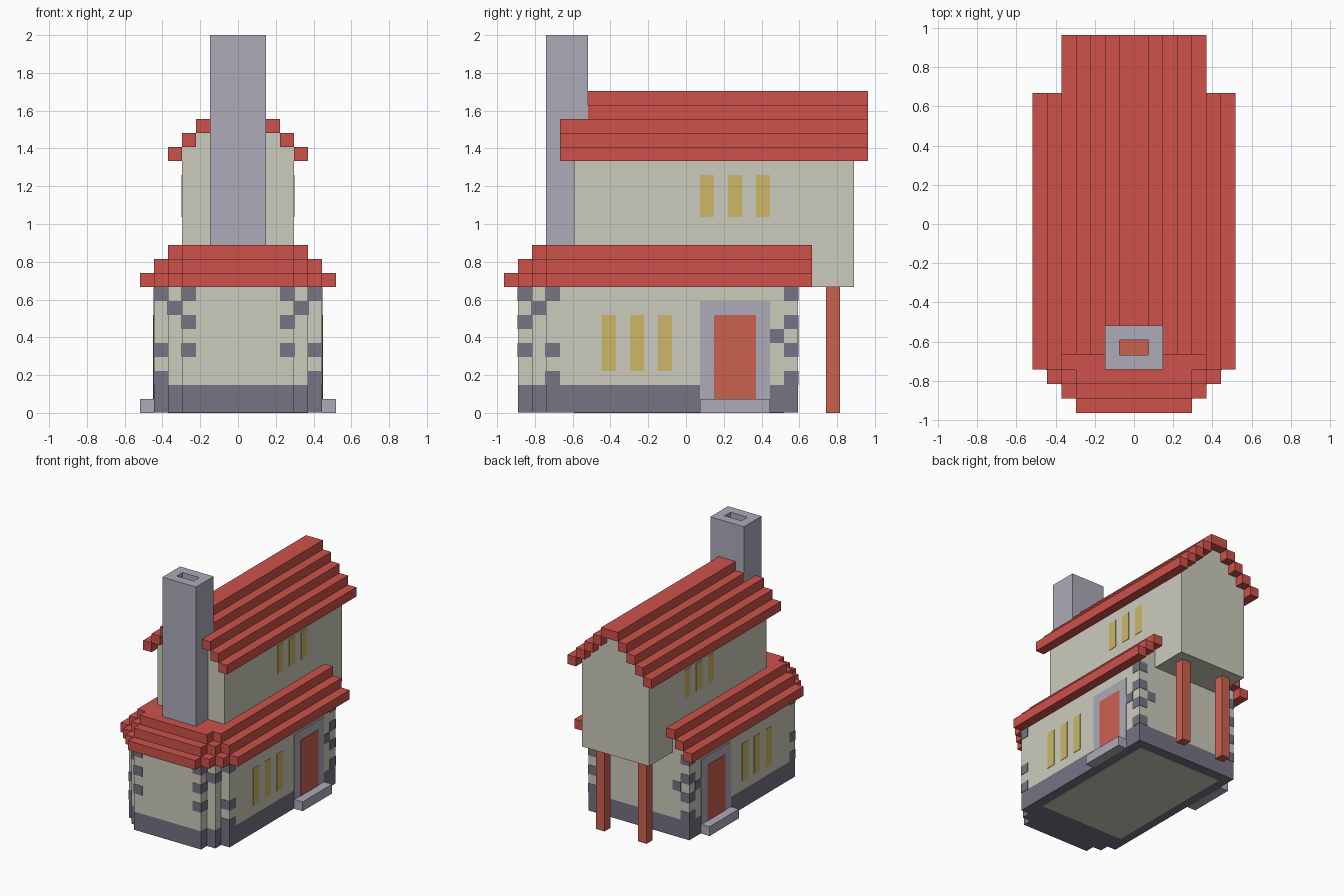
import bpy, bmesh

if "Cube" in bpy.data.objects:
    bpy.data.objects.remove(bpy.data.objects["Cube"])

U = 2 / 27          # one block of the block-built house
E = 0.04            # thickness of painted plates, in blocks


def material(name, srgb):
    m = bpy.data.materials.new(name)
    lin = [((c / 255 + 0.055) / 1.055) ** 2.4 for c in srgb]
    m.diffuse_color = (*lin, 1)
    m.use_nodes = True
    m.node_tree.nodes["Principled BSDF"].inputs["Base Color"].default_value = m.diffuse_color
    return m


PLASTER = material("plaster", (203, 203, 188))
DARK = material("dark stone", (117, 115, 130))
LIGHT = material("light stone", (172, 171, 184))
ROOF = material("roof red", (206, 82, 74))
WOOD = material("red wood", (203, 97, 80))
GLASS = material("window yellow", (204, 183, 103))


def finish(name, bm, mat):
    bmesh.ops.recalc_face_normals(bm, faces=bm.faces)
    mesh = bpy.data.meshes.new(name)
    bm.to_mesh(mesh)
    bm.free()
    mesh.materials.append(mat)
    ob = bpy.data.objects.new(name, mesh)
    bpy.context.collection.objects.link(ob)
    return ob


def prism(bm, pts, z0, z1):
    """Extrude a plan outline (in blocks) from z0 to z1."""
    low = [bm.verts.new((x * U, y * U, z0 * U)) for x, y in pts]
    top = [bm.verts.new((x * U, y * U, z1 * U)) for x, y in pts]
    bm.faces.new(low[::-1])
    bm.faces.new(top)
    n = len(pts)
    for i in range(n):
        j = (i + 1) % n
        bm.faces.new((low[i], low[j], top[j], top[i]))


def boxes(name, mat, items, mirror=False):
    """Boxes given as (x0, x1, y0, y1, z0, z1) in blocks."""
    bm = bmesh.new()
    for x0, x1, y0, y1, z0, z1 in items:
        sides = [(x0, x1)] + ([(-x1, -x0)] if mirror else [])
        for a, b in sides:
            prism(bm, [(a, y0), (b, y0), (b, y1), (a, y1)], z0, z1)
    return finish(name, bm, mat)


def stepped_plan(width, back):
    """House outline: straight sides, front stepping in to half width 4."""
    half, y = [(width, back)], -10
    for w in range(width, 3, -1):
        half.append((w, y))
        if w > 4:
            half.append((w - 1, y))
        y -= 1
    return half + [(-x, y) for x, y in reversed(half)]


# Ground floor: stone base, plaster walls, floor seen from below
for name, mat, z0, z1 in (("stone_base", DARK, E, 2), ("ground_walls", PLASTER, 2, 9)):
    bm = bmesh.new()
    prism(bm, stepped_plan(6, 8), z0, z1)
    finish(name, bm, mat)
boxes("floor", PLASTER, [(-5, 5, -8, 7, 0, 1)])

# Corner stones: (x, y) of the corner block and its heights
corners = [(5, -10, (2, 4, 8)), (4, -11, (7,)), (3, -12, (4, 6, 8)),
           (5, 7, (2, 4, 6, 8)), (5, 6, (5,)), (4, 7, (5,))]
stones = []
for x, y, heights in corners:
    f, b = (E, 0) if y < 0 else (0, E)
    stones += [(x, x + 1 + (0 if (x, y) == (4, 7) else E),
                y - f, y + 1 + (0 if (x, y) == (5, 6) else b), z, z + 1)
               for z in heights]
boxes("corner_stones", DARK, stones, mirror=True)

# Lower roof: stepped layers, with back eaves and plaster gable infill
bm = bmesh.new()
for k in range(3):
    prism(bm, stepped_plan(7 - k, 7), 9 + k, 10 + k)
finish("lower_roof", bm, ROOF)
boxes("lower_roof_eaves", ROOF,
      [(6 - k, 7 - k, 7, 9, 9 + k, 10 + k) for k in range(3)], mirror=True)
boxes("lower_gable", PLASTER,
      [(k - 6, 6 - k, 7, 8, 9 + k, 10 + k) for k in range(3)])

# Upper floor with its gable under the roof steps
boxes("upper_walls", PLASTER, [(-4, 4, -8, 12, 9, 18)])
boxes("upper_gable", PLASTER,
      [(k - 4, 4 - k, -8 if k < 3 else -7, 12, 18 + k, 19 + k) for k in range(4)])
boxes("upper_roof", ROOF,
      [(4 - k, 5 - k, -9 if k < 3 else -7, 13, 18 + k, 19 + k) for k in range(4)],
      mirror=True)
boxes("roof_ridge", ROOF, [(-1, 1, -7, 13, 22, 23)])

# Hollow chimney
boxes("chimney", LIGHT, [(-2, 2, -10, -9, 12, 27), (-2, 2, -8, -7, 12, 27),
                         (-2, -1, -9, -8, 12, 27), (1, 2, -9, -8, 12, 27)])
boxes("chimney_inside", WOOD, [(-1, 1, -9, -8, 12, 25)])

# Posts under the rear overhang
boxes("posts", WOOD, [(2, 3, 10, 11, 0, 9)], mirror=True)

# Doors, frames, steps and windows on both sides
boxes("door_frames", LIGHT, [(6, 6 + E, 1, 6, E, 8)], mirror=True)
boxes("doors", WOOD, [(6, 6 + 2 * E, 2, 5, 1, 7)], mirror=True)
boxes("door_steps", LIGHT, [(6, 7, 1, 6, 0, 1)], mirror=True)
boxes("lower_windows", GLASS,
      [(6, 6 + E, y, y + 1, 3, 7) for y in (-6, -4, -2)], mirror=True)
boxes("upper_windows", GLASS,
      [(4, 4 + E, y, y + 1, 14, 17) for y in (1, 3, 5)], mirror=True)
